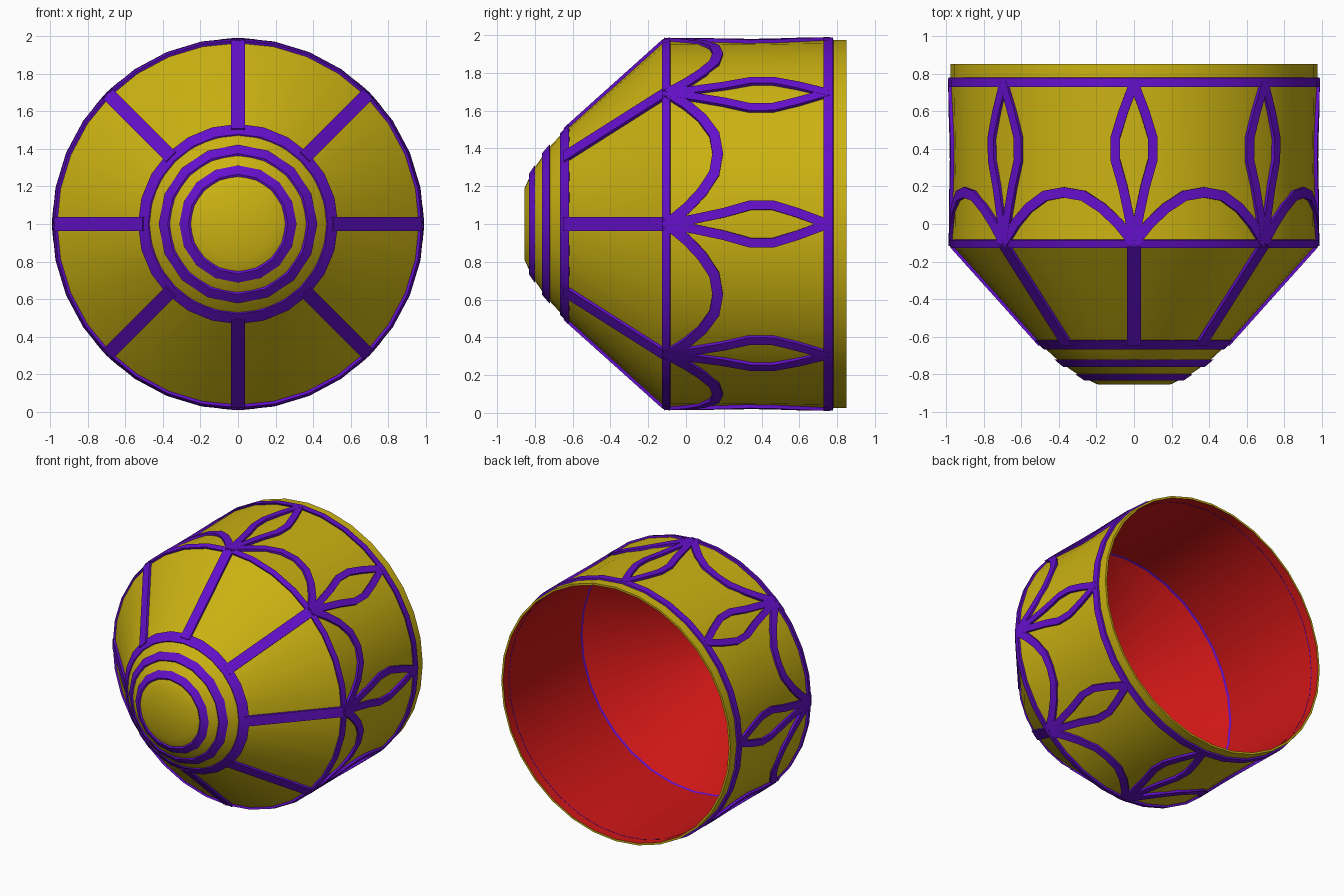
import bpy, bmesh
from math import sin, cos, pi, radians
from mathutils import Vector

if "Cube" in bpy.data.objects:
    bpy.data.objects.remove(bpy.data.objects["Cube"])

CZ = 1.0  # height of the horizontal axis


def material(name, rgb):
    m = bpy.data.materials.new(name)
    m.diffuse_color = (*rgb, 1)
    m.use_nodes = True
    m.node_tree.nodes["Principled BSDF"].inputs["Base Color"].default_value = m.diffuse_color
    return m


GOLD = material("gold", (0.6, 0.45, 0.006))
PURPLE = material("purple", (0.13, 0.005, 0.6))
RED = material("red", (0.62, 0.008, 0.008))

# outer profile of the shell as (y, radius), front to back
OUTER = [(-0.855, 0), (-0.855, 0.19), (-0.81, 0.285), (-0.738, 0.39), (-0.642, 0.495),
         (-0.11, 0.972), (0.3, 0.968), (0.75, 0.975), (0.85, 0.975)]
# inner profile, back to front
INNER = [(0.85, 0.96), (0.3, 0.953), (-0.1, 0.957), (-0.63, 0.48), (-0.835, 0.19), (-0.835, 0)]


def finish(bm, name, mats, angle=35):
    bmesh.ops.remove_doubles(bm, verts=bm.verts, dist=1e-5)
    bmesh.ops.recalc_face_normals(bm, faces=bm.faces)
    me = bpy.data.meshes.new(name)
    bm.to_mesh(me)
    bm.free()
    for m in mats:
        me.materials.append(m)
    ob = bpy.data.objects.new(name, me)
    bpy.context.collection.objects.link(ob)
    bpy.ops.object.select_all(action='DESELECT')
    ob.select_set(True)
    bpy.context.view_layer.objects.active = ob
    bpy.ops.object.shade_smooth_by_angle(angle=radians(angle))
    return ob


def lathe(bm, profile, segs, closed=False, red_from=None):
    rows = []
    for i in range(segs):
        a = 2 * pi * i / segs
        rows.append([bm.verts.new((r * sin(a), y, CZ + r * cos(a))) for y, r in profile])
    n = len(profile)
    for i in range(segs):
        p, q = rows[i], rows[(i + 1) % segs]
        for j in range(n if closed else n - 1):
            k = (j + 1) % n
            if profile[j][1] == 0:
                f = bm.faces.new((p[j], p[k], q[k]))
            elif profile[k][1] == 0:
                f = bm.faces.new((p[j], p[k], q[j]))
            else:
                f = bm.faces.new((p[j], p[k], q[k], q[j]))
            if red_from is not None and j >= red_from:
                f.material_index = 1


def surface(theta, y):
    """Point and outward normal on the shell."""
    for (y0, r0), (y1, r1) in zip(OUTER[1:], OUTER[2:]):
        if y <= y1:
            break
    r = r0 + (r1 - r0) * (y - y0) / (y1 - y0)
    radial = Vector((sin(theta), 0, cos(theta)))
    n = (radial * (y1 - y0) - Vector((0, r1 - r0, 0))).normalized()
    return radial * r + Vector((0, y, CZ)), n


def ribbon(bm, path, width, height=0.014):
    """Raised strip laid on the shell along (theta, y) points."""
    pts = [surface(t, y) for t, y in path]
    rows = []
    for i, (p, n) in enumerate(pts):
        tan = pts[min(i + 1, len(pts) - 1)][0] - pts[max(i - 1, 0)][0]
        side = n.cross(tan).normalized() * width / 2
        rows.append([bm.verts.new(v) for v in (p - side - n * 0.006, p - side + n * height,
                                               p + side + n * height, p + side - n * 0.006)])
    for a, b in zip(rows, rows[1:]):
        for j in range(4):
            k = (j + 1) % 4
            bm.faces.new((a[j], a[k], b[k], b[j]))
    bm.faces.new(rows[0])
    bm.faces.new(rows[-1])


# shell: gold outside and rim, red inside
bm = bmesh.new()
lathe(bm, OUTER + INNER, 32, red_from=len(OUTER))
finish(bm, "shell", [GOLD, RED])

# ring bands: (name, front y, front radius, back y, back radius, sides)
for name, y0, r0, y1, r1, segs in [
        ("nose_ring", -0.832, 0.265, -0.800, 0.312, 16),
        ("middle_ring", -0.762, 0.375, -0.722, 0.422, 16),
        ("collar_ring", -0.668, 0.478, -0.620, 0.532, 24),
        ("shoulder_ring", -0.128, 0.976, -0.085, 0.988, 32),
        ("rim_ring", 0.728, 0.990, 0.778, 0.988, 32)]:
    bm = bmesh.new()
    lathe(bm, [(y0, r0), (y1, r1), (y1 + 0.004, r1 - 0.03), (y0 + 0.012, r0 - 0.025)], segs, closed=True)
    finish(bm, name, [PURPLE])

# decoration repeated eight times around the axis
spokes, petals, arches = bmesh.new(), bmesh.new(), bmesh.new()
PETAL = [(0, -0.1), (0.03, 0.06), (0.06, 0.2), (0.1, 0.34), (0.1, 0.46), (0.06, 0.59), (0, 0.75)]
HALF_ARCH = [(0, -0.1), (5, 0.005), (10, 0.085), (16, 0.15), (22.5, 0.168)]
ARCH = HALF_ARCH + [(45 - d, y) for d, y in HALF_ARCH[-2::-1]]
for i in range(8):
    a = i * pi / 4
    ribbon(spokes, [(a, -0.64), (a, -0.4), (a, -0.115)], 0.075)
    for s in (-1, 1):
        ribbon(petals, [(a + s * x / 0.98, y) for x, y in PETAL], 0.05)
    ribbon(arches, [(a + radians(d), y) for d, y in ARCH], 0.056)
finish(spokes, "cone_spokes", [PURPLE])
finish(petals, "petal_bands", [PURPLE])
finish(arches, "arch_bands", [PURPLE])
